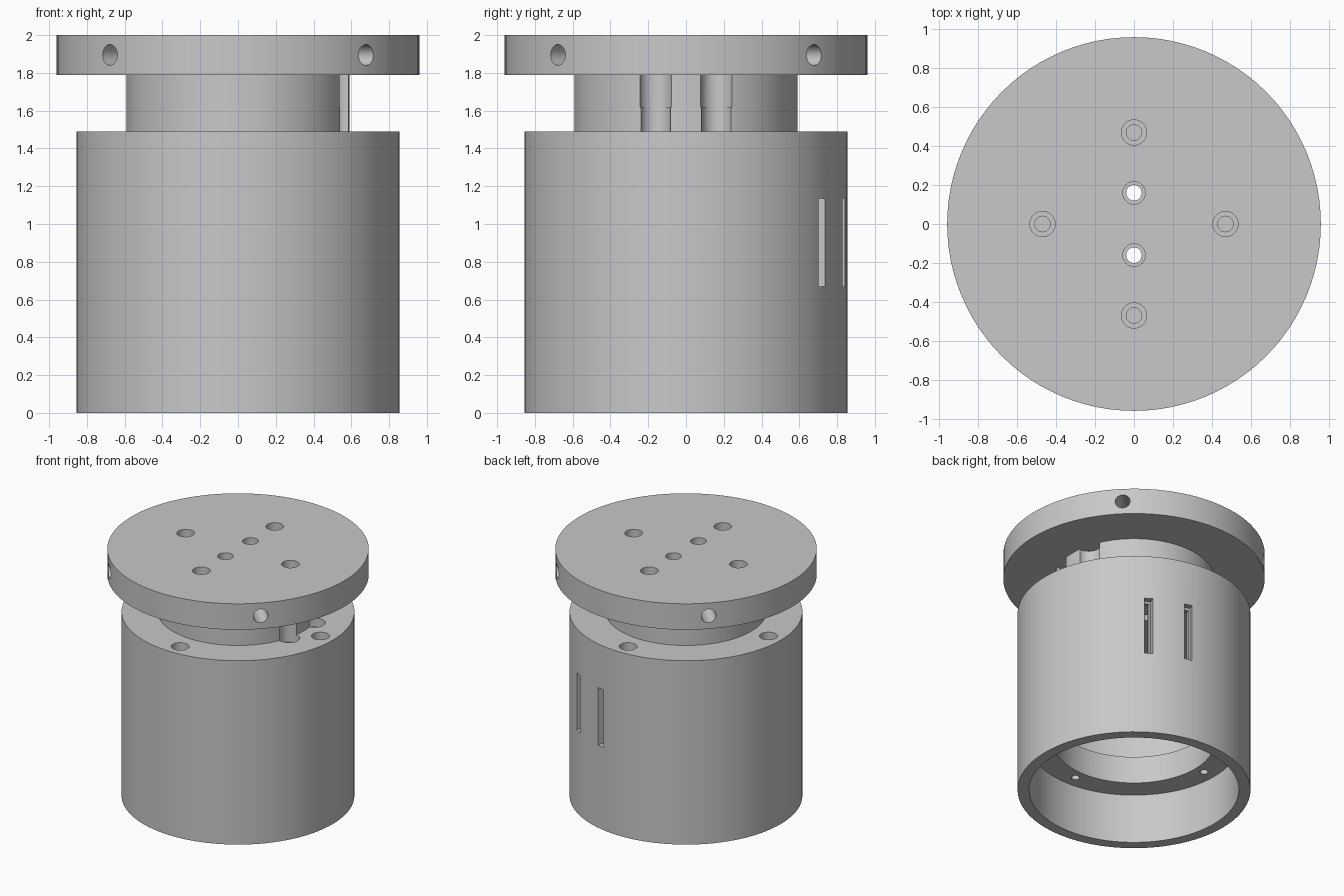
import bpy, bmesh, math
from mathutils import Vector

if "Cube" in bpy.data.objects:
    bpy.data.objects.remove(bpy.data.objects["Cube"])

grey = bpy.data.materials.new("satin grey")
grey.use_nodes = True
grey.diffuse_color = (0.58, 0.58, 0.58, 1)
grey.node_tree.nodes["Principled BSDF"].inputs["Base Color"].default_value = (0.58, 0.58, 0.58, 1)


def lathe(name, profile, closed):
    """Spin a profile of (radius, height) points around z."""
    bm = bmesh.new()
    vs = [bm.verts.new((r, 0, z)) for r, z in profile]
    pairs = list(zip(vs, vs[1:]))
    if closed:
        pairs.append((vs[-1], vs[0]))
    edges = [bm.edges.new(p) for p in pairs]
    bmesh.ops.spin(bm, geom=vs + edges, cent=(0, 0, 0), axis=(0, 0, 1),
                   angle=math.tau, steps=96)
    bmesh.ops.remove_doubles(bm, verts=bm.verts, dist=1e-4)
    bmesh.ops.recalc_face_normals(bm, faces=bm.faces)
    me = bpy.data.meshes.new(name)
    bm.to_mesh(me)
    bm.free()
    ob = bpy.data.objects.new(name, me)
    bpy.context.collection.objects.link(ob)
    me.materials.append(grey)
    return ob


def drill(r, start, end):
    """Cutting cylinder between two points."""
    a, b = Vector(start), Vector(end)
    d = b - a
    bpy.ops.mesh.primitive_cylinder_add(vertices=32, radius=r, depth=d.length, location=(a + b) / 2,
                                        rotation=d.to_track_quat('Z', 'Y').to_euler())
    return bpy.context.object


def bore(x, y, r, z0, z1):
    return drill(r, (x, y, z0), (x, y, z1))


def cut(ob, cutters):
    """Subtract each cutter, then shade smooth with sharp edges."""
    for c in cutters:
        c.hide_render = True
        m = ob.modifiers.new("cut", 'BOOLEAN')
        m.operation, m.solver, m.object = 'DIFFERENCE', 'EXACT', c
        bpy.ops.object.select_all(action='DESELECT')
        bpy.context.view_layer.objects.active = ob
        ob.select_set(True)
        bpy.ops.object.modifier_apply(modifier=m.name)
        bpy.data.objects.remove(c)
    bpy.ops.object.select_all(action='DESELECT')
    bpy.context.view_layer.objects.active = ob
    ob.select_set(True)
    bpy.ops.object.shade_smooth_by_angle(angle=math.radians(30))


def ring(radius, offset=0):
    """Four points around the axis."""
    return [(radius * math.cos(a), radius * math.sin(a))
            for a in (math.radians(90 * i + offset) for i in range(4))]


BODY, INNER, NECK = 0.855, 0.77, 0.59

# Base: open skirt with an inner shelf and four small screw holes
base = lathe("base_ring", [(INNER, 0), (BODY, 0), (BODY, 0.62), (NECK, 0.62),
                           (NECK, 0.4), (INNER, 0.4)], True)
cut(base, [bore(x, y, 0.03, 0.3, 0.7) for x, y in ring(0.67)])

# Middle shell with two stepped upright slits
shell = lathe("middle_shell", [(INNER, 0.62), (BODY, 0.62), (BODY, 1.39), (INNER, 1.39)], True)
aim = math.radians(67.5)
out, side = Vector((math.cos(aim), math.sin(aim), 0)), Vector((-math.sin(aim), math.cos(aim), 0))
slits = []
for s in (-1, 1):
    for width, height, inner in ((0.06, 0.465, 0.79), (0.034, 0.43, 0.6)):
        depth = 0.95 - inner
        loc = out * (inner + depth / 2) + side * s * 0.152 + Vector((0, 0, 0.902))
        bpy.ops.mesh.primitive_cube_add(size=1, location=loc, rotation=(0, 0, aim))
        box = bpy.context.object
        box.scale = (depth, width, height)
        slits.append(box)
cut(shell, slits)

# Lid and neck, with bolt holes, two stepped screw channels and cable holes
lid = lathe("lid_and_neck", [(0, 1.39), (BODY, 1.39), (BODY, 1.49), (NECK, 1.49),
                             (NECK, 1.79), (0, 1.79)], False)
cuts = []
for x, y in ring(0.74):
    cuts.append(bore(x, y, 0.066, 1.42, 1.6))
for s in (-1, 1):
    cuts += [bore(0.57, 0.163 * s, 0.087, 1.62, 1.9),
             bore(0.57, 0.163 * s, 0.081, 1.42, 1.7),
             bore(0, 0.16 * s, 0.042, 1.3, 1.9)]
cut(lid, cuts)

# Top flange with stepped holes and four radial holes in its rim
flange = lathe("top_flange", [(0, 1.79), (0.96, 1.79), (0.96, 2), (0, 2)], False)
cuts = []
for x, y in ring(0.47):
    cuts += [bore(x, y, 0.065, 1.88, 2.1), bore(x, y, 0.04, 1.82, 2.1)]
for s in (-1, 1):
    cuts += [bore(0, 0.16 * s, 0.058, 1.9, 2.1), bore(0, 0.16 * s, 0.04, 1.7, 2.1)]
for (x, y), (u, v) in zip(ring(0.72, 45), ring(1.1, 45)):
    cuts.append(drill(0.055, (x, y, 1.895), (u, v, 1.895)))
cut(flange, cuts)
